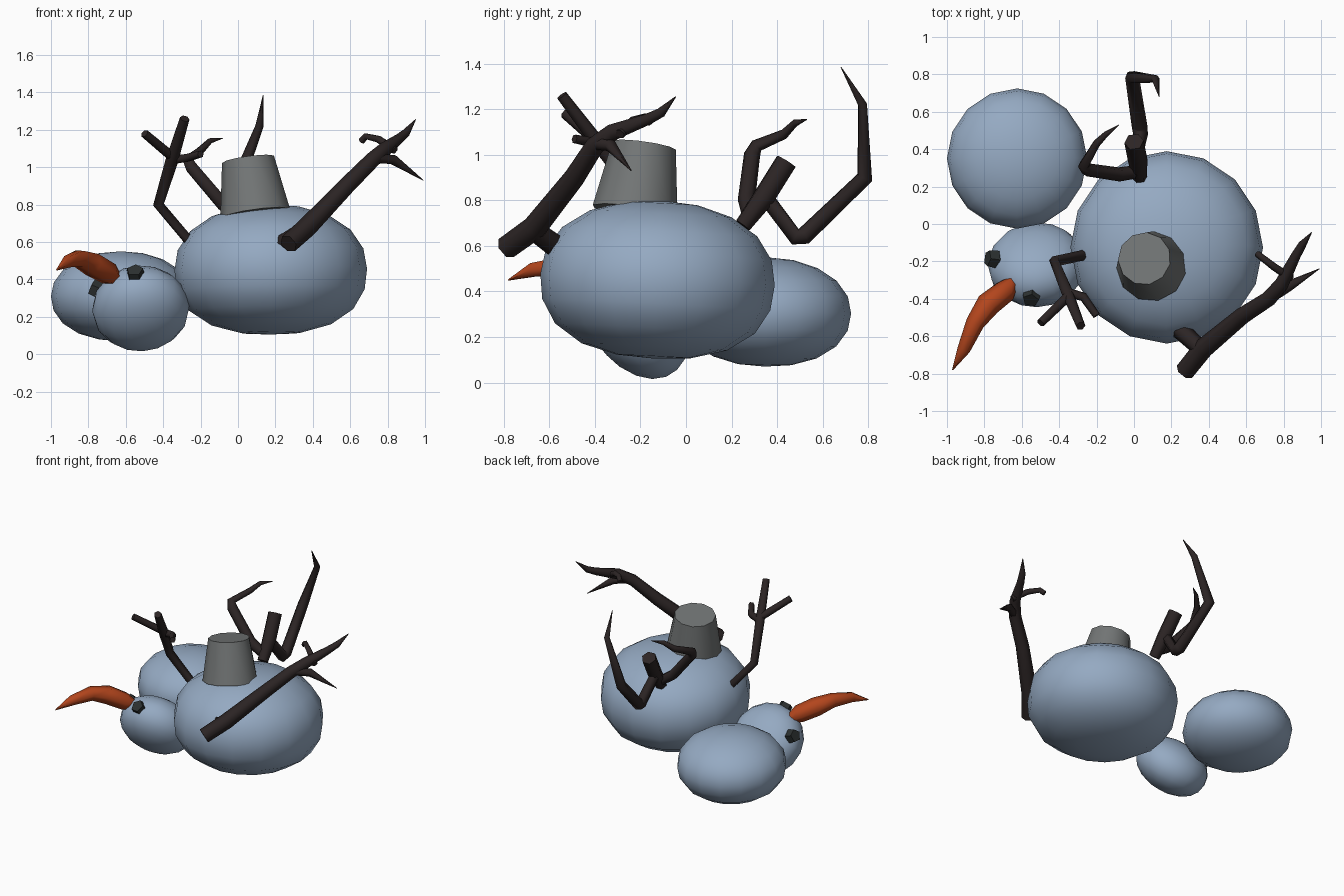
import bpy
from math import radians
from mathutils import Vector


def material(name, rgb):
    m = bpy.data.materials.new(name)
    m.diffuse_color = (*rgb, 1)
    return m


SNOW = material("snow", (0.30, 0.40, 0.54))
BARK = material("bark", (0.025, 0.018, 0.018))
COAL = material("coal", (0.025, 0.03, 0.03))
CARROT = material("carrot", (0.45, 0.06, 0.012))
TIN = material("tin", (0.17, 0.18, 0.18))


def finish(name, mat, smooth=True):
    o = bpy.context.object
    o.name = name
    o.data.materials.append(mat)
    if smooth:
        bpy.ops.object.shade_smooth_by_angle(angle=radians(50))
    return o


def snowball(name, centre, radii, axis, top=2.0, bottom=2.0):
    """Squashed low-poly ball, short side along axis; exponents above 2 make it boxier."""
    bpy.ops.mesh.primitive_uv_sphere_add(segments=16, ring_count=10, radius=1, location=centre)
    o = bpy.context.object
    for v in o.data.vertices:
        e = top if v.co.z > 0 else bottom
        rho = v.co.xy.length
        v.co /= (rho ** e + abs(v.co.z) ** e) ** (1 / e)
    o.scale = radii
    o.rotation_euler = Vector((0, 0, 1)).rotation_difference(Vector(axis)).to_euler()
    return finish(name, SNOW)


def frustum(name, a, b, r1, r2, sides, mat):
    """Tapered cylinder from point a to point b."""
    a, b = Vector(a), Vector(b)
    bpy.ops.mesh.primitive_cone_add(vertices=sides, radius1=r1, radius2=r2,
                                    depth=(b - a).length, location=(a + b) / 2)
    bpy.context.object.rotation_euler = (b - a).to_track_quat('Z', 'Y').to_euler()
    return finish(name, mat)


def limb(name, points, mat=BARK, res=1):
    """Tapering bent tube; each point is x, y, z, radius."""
    cu = bpy.data.curves.new(name, 'CURVE')
    cu.dimensions = '3D'
    cu.bevel_depth = 1
    cu.bevel_resolution = res
    cu.use_fill_caps = True
    sp = cu.splines.new('POLY')
    sp.points.add(len(points) - 1)
    sp.use_smooth = True
    for p, (x, y, z, r) in zip(sp.points, points):
        p.co = (x, y, z, 1)
        p.radius = r
    o = bpy.data.objects.new(name, cu)
    bpy.context.collection.objects.link(o)
    cu.materials.append(mat)
    return o


# Three fallen snowballs
snowball("large_snowball", (0.175, -0.125, 0.452), (0.515, 0.515, 0.347), (-0.01, 0.05, 1), 2.2, 2.4)
snowball("middle_snowball", (-0.625, 0.35, 0.31), (0.375, 0.375, 0.24), (0, 0.02, 1), 2.1, 2.2)
HEAD = Vector((-0.52, -0.22, 0.243))
snowball("head_snowball", HEAD, (0.26, 0.26, 0.178), (-0.05, 0.72, 0.69), 2.2, 2.1)

# Bucket hat
frustum("hat", (0.094, -0.225, 0.75), (0.055, -0.185, 1.04), 0.19, 0.142, 11, TIN)

# Coal eyes
for i, p in enumerate([(-0.55, -0.395, 0.435), (-0.765, -0.185, 0.35)]):
    p = Vector(p)
    n = (p - HEAD).normalized()
    frustum(f"eye_{i + 1}", p - n * 0.035, p + n * 0.02, 0.05, 0.045, 5, COAL)

# Bent carrot nose
limb("nose", [(-0.65, -0.31, 0.4, 0.035), (-0.69, -0.36, 0.43, 0.062),
              (-0.78, -0.43, 0.48, 0.066), (-0.85, -0.53, 0.51, 0.05),
              (-0.91, -0.67, 0.495, 0.035), (-0.97, -0.78, 0.45, 0.003)], CARROT)

# Right front branch with its forks
limb("right_branch", [(0.27, -0.79, 0.59, 0.052), (0.37, -0.665, 0.68, 0.054),
                      (0.58, -0.49, 0.90, 0.046), (0.72, -0.40, 1.04, 0.042),
                      (0.79, -0.32, 1.10, 0.038), (0.865, -0.17, 1.155, 0.026),
                      (0.90, -0.11, 1.185, 0.022), (0.95, -0.045, 1.255, 0.002)])
limb("right_branch_root", [(0.36, -0.67, 0.67, 0.045), (0.24, -0.56, 0.59, 0.05)])
limb("right_branch_fork", [(0.72, -0.40, 1.05, 0.03), (0.83, -0.33, 1.04, 0.028),
                           (0.99, -0.24, 0.93, 0.002)])
limb("right_branch_twig", [(0.84, -0.29, 1.09, 0.022), (0.75, -0.23, 1.15, 0.02),
                           (0.685, -0.18, 1.165, 0.018), (0.66, -0.16, 1.14, 0.018)])

# Left front branch
limb("left_branch", [(-0.24, -0.16, 0.58, 0.028), (-0.425, -0.20, 0.80, 0.03),
                     (-0.355, -0.37, 1.03, 0.034), (-0.285, -0.545, 1.26, 0.026)])
limb("left_branch_fork", [(-0.345, -0.38, 1.05, 0.026), (-0.50, -0.53, 1.18, 0.023)])
limb("left_branch_twig", [(-0.345, -0.37, 1.04, 0.026), (-0.27, -0.39, 1.05, 0.024),
                          (-0.20, -0.49, 1.07, 0.02)])

# Back branch with two long forks
limb("back_branch", [(0.03, 0.25, 0.69, 0.04), (0.02, 0.34, 0.81, 0.052),
                     (0.0, 0.44, 0.97, 0.052)])
limb("back_branch_fork", [(0.01, 0.36, 0.80, 0.035), (0.035, 0.48, 0.64, 0.04),
                          (0.03, 0.52, 0.645, 0.042), (-0.01, 0.785, 0.90, 0.038),
                          (0.115, 0.775, 1.22, 0.022), (0.135, 0.68, 1.385, 0.002)])
limb("back_branch_side", [(0.02, 0.28, 0.73, 0.035), (-0.08, 0.265, 0.80, 0.038),
                          (-0.25, 0.29, 1.0, 0.036), (-0.27, 0.31, 1.04, 0.03),
                          (-0.20, 0.43, 1.09, 0.022), (-0.15, 0.48, 1.14, 0.016),
                          (-0.08, 0.53, 1.155, 0.002)])
